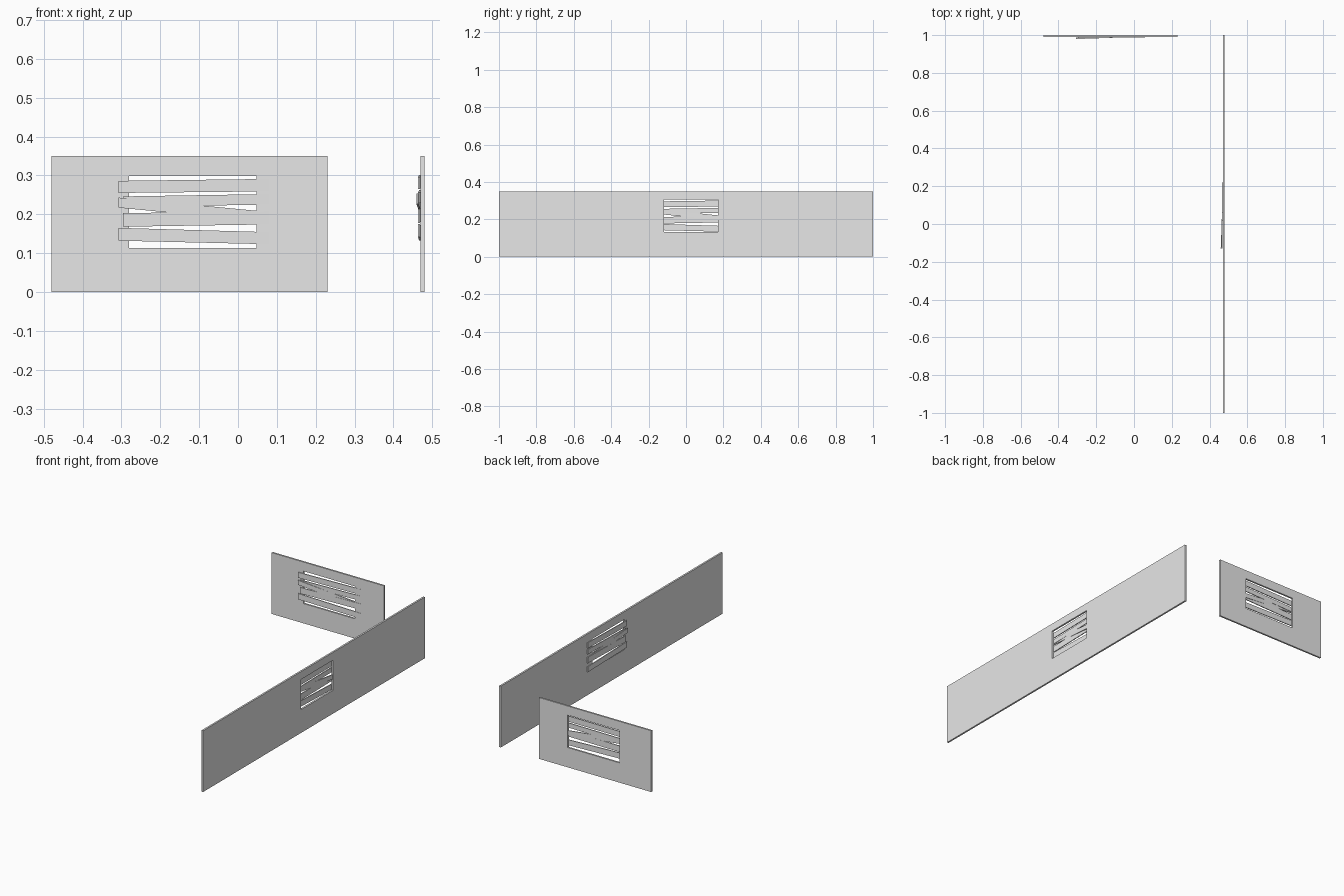
import bpy, bmesh

if "Cube" in bpy.data.objects:
    bpy.data.objects.remove(bpy.data.objects["Cube"])

grey = bpy.data.materials.new("light grey")
grey.diffuse_color = (0.8, 0.8, 0.8, 1)
grey.use_nodes = True
grey.node_tree.nodes["Principled BSDF"].inputs["Base Color"].default_value = grey.diffuse_color


def finish(name, bm, place):
    """Map wall coordinates (along, depth, height) into the scene."""
    for v in bm.verts:
        v.co = place(*v.co)
    bmesh.ops.recalc_face_normals(bm, faces=bm.faces)
    mesh = bpy.data.meshes.new(name)
    bm.to_mesh(mesh)
    bm.free()
    mesh.materials.append(grey)
    bpy.context.collection.objects.link(bpy.data.objects.new(name, mesh))


def wall(name, outer, hole, place, thick=0.01):
    """Slab with a rectangular window opening."""
    bm = bmesh.new()

    def ring(rect, d):
        u0, u1, z0, z1 = rect
        return [bm.verts.new((u, d, z)) for u, z in
                ((u0, z0), (u1, z0), (u1, z1), (u0, z1))]

    rings = [ring(outer, 0), ring(hole, 0), ring(hole, thick), ring(outer, thick)]
    for k in range(4):
        a, b = rings[k], rings[(k + 1) % 4]
        for i in range(4):
            j = (i + 1) % 4
            bm.faces.new((a[i], a[j], b[j], b[i]))
    finish(name, bm, place)


def board(name, u0, u1, left, right, depths, place, thick=0.005):
    """Tilted plank; left and right are (bottom, top) heights at each end."""
    bm = bmesh.new()
    ends = []
    for u, (z0, z1), d in ((u0, left, depths[0]), (u1, right, depths[1])):
        ends.append([bm.verts.new((u, dd, z)) for dd, z in
                     ((d, z0), (d + thick, z0), (d + thick, z1), (d, z1))])
    a, b = ends
    bm.faces.new(a)
    bm.faces.new(b)
    for i in range(4):
        j = (i + 1) % 4
        bm.faces.new((a[i], a[j], b[j], b[i]))
    finish(name, bm, place)


# Planks: name, start inset, heights at the left end, heights at the right end
planks = [
    ("top", 0, (0.255, 0.286), (0.259, 0.291)),
    ("upper", 0.012, (0.219, 0.246), (0.225, 0.252)),
    ("slanted", 0, (0.217, 0.243), (0.180, 0.206)),
    ("middle", 0.012, (0.168, 0.203), (0.174, 0.208)),
    ("bottom", 0, (0.132, 0.165), (0.123, 0.154)),
]


def boarded_wall(prefix, outer, hole, u0, u1, lift, end_depth, place):
    wall(prefix + "_wall", outer, hole, place)
    for name, inset, left, right in planks:
        depths = (-0.011, 0.003) if name == "slanted" else (-0.0065, end_depth)
        board(f"{prefix}_{name}_board", u0 + inset, u1,
              [z + lift for z in left], [z + lift for z in right], depths, place)


# Short back wall, boards facing the front
boarded_wall("back", (-0.48, 0.23, 0, 0.35), (-0.28, 0.047, 0.113, 0.298),
             -0.308, 0.08, 0, -0.001, lambda u, d, z: (u, 0.99 + d, z))
# Long side wall, boards facing inward
boarded_wall("side", (-1, 1, 0, 0.35), (-0.118, 0.172, 0.133, 0.305),
             -0.13, 0.22, 0.01, -0.004, lambda u, d, z: (0.47 + d, u, z))
